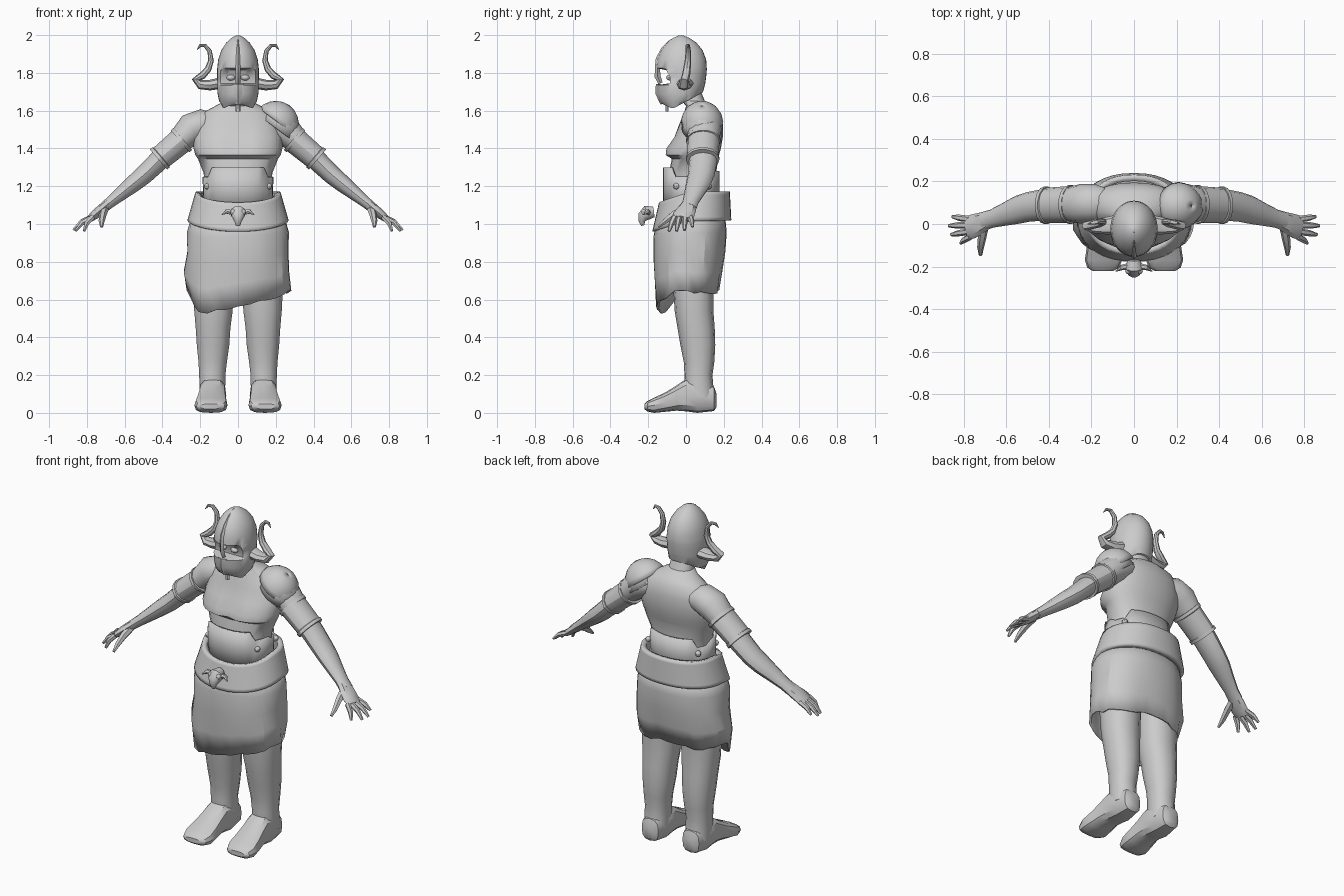
import bpy, bmesh, math, random
from mathutils import Vector

random.seed(4)
grey = bpy.data.materials.new("plain_grey")
grey.diffuse_color = (0.6, 0.6, 0.6, 1)


def loft(name, rings, caps=True, angle=38, thick=0):
    """Skin a list of equal closed rings."""
    bm = bmesh.new()
    rows = [[bm.verts.new(p) for p in r] for r in rings]
    n = len(rows[0])
    for a, b in zip(rows, rows[1:]):
        for i in range(n):
            j = (i + 1) % n
            bm.faces.new((a[i], a[j], b[j], b[i]))
    if caps:
        bm.faces.new(rows[0])
        bm.faces.new(rows[-1])
    bmesh.ops.recalc_face_normals(bm, faces=bm.faces)
    me = bpy.data.meshes.new(name)
    bm.to_mesh(me)
    bm.free()
    me.shade_smooth()
    me.set_sharp_from_angle(angle=math.radians(angle))
    me.materials.append(grey)
    ob = bpy.data.objects.new(name, me)
    bpy.context.collection.objects.link(ob)
    if thick:
        mod = ob.modifiers.new("thickness", 'SOLIDIFY')
        mod.thickness = thick
        mod.offset = -1
    return ob


def ring(z, w, yf, yb, n=20, cx=0, p=0.9):
    """Horizontal rounded section; point 0 faces the front."""
    out = []
    for i in range(n):
        a = 2 * math.pi * i / n - math.pi / 2
        c, s = math.cos(a), math.sin(a)
        c, s = (math.copysign(abs(v) ** p, v) for v in (c, s))
        out.append(Vector((cx + w * c, (yf + yb) / 2 + (yb - yf) / 2 * s, z)))
    return out


def tube(name, path, s=1, n=10, ref=(0, 1, 0), angle=38):
    """Sweep along (x, y, z, radius along ref, other radius) points."""
    pts = [Vector((s * q[0], q[1], q[2])) for q in path]
    rings = []
    for k, q in enumerate(path):
        t = (pts[min(k + 1, len(pts) - 1)] - pts[max(k - 1, 0)]).normalized()
        u = Vector(ref)
        u = (u - t * u.dot(t)).normalized()
        v = t.cross(u)
        rings.append([pts[k] + u * q[3] * math.cos(2 * math.pi * i / n)
                      + v * q[4] * math.sin(2 * math.pi * i / n) for i in range(n)])
    return loft(name, rings, angle=angle)


def ball(name, c, r, n=10):
    rows = [(math.cos(a), math.sin(a)) for a in (math.pi * (k + .15) / 6.3 for k in range(7))]
    return loft(name, [ring(c[2] + r[2] * h, r[0] * q, c[1] - r[1] * q, c[1] + r[1] * q, n, c[0], 1)
                       for h, q in rows])


# torso with chest overhang and breastbone crease
torso = [ring(*r, n=24) for r in (
    (1.0, .22, -.12, .2), (1.18, .175, -.1, .17), (1.27, .182, -.09, .16), (1.345, .212, -.075, .17),
    (1.365, .226, -.112, .175), (1.40, .235, -.108, .185), (1.46, .235, -.065, .195), (1.53, .22, -.035, .195),
    (1.59, .185, -.01, .18), (1.625, .12, .0, .15), (1.65, .07, -.02, .10), (1.75, .06, -.05, .06))]
for r in torso[4:7]:
    r[0].y += .022
loft("torso", torso)

# waist guard, dipping at the sides, with studs
guard = []
for t in (0, .5, 1):
    row = ring(0, .182 + .006 * t, -.122, .178, 32)
    for p in row:
        side = abs(p.x) / .188
        top = 1.30 - .02 * (p.y > .03) - (.05 if side > .82 else 0)
        p.z = 1.08 + (top - 1.08) * t
    guard.append(row)
loft("waist_guard", guard, caps=False, thick=.014)
for s in (-1, 1):
    for x, y in ((.163, -.05), (.165, .12)):
        ball("guard_stud", (s * x, y, 1.2), (.017, .017, .017), 8)

# broad belt, lower at the front
belt = []
for t in (0, .12, .88, 1):
    row = ring(0, .268 - .043 * t, -.178 + .035 * t, .24 - .008 * t, 36)
    for p in row:
        f = min(1, max(0, (p.y + .18) / .2)) ** .8
        lo, hi = .96 + .06 * f, 1.095 + .075 * f + .01 * max(0, p.y)
        p.z = lo + (hi - lo) * t
    belt.append(row)
loft("belt", belt, caps=False, thick=.03)

# horned skull buckle
tube("buckle_skull", [(0, -.17, 1.065, .03, .03), (0, -.205, 1.06, .042, .04), (0, -.225, 1.04, .034, .032),
                      (0, -.235, 1.015, .02, .018), (0, -.228, .992, .012, .01)], ref=(1, 0, 0))
for s in (-1, 1):
    tube("buckle_horn", [(.025, -.2, 1.06, .016, .016), (.06, -.205, 1.066, .013, .013),
                         (.085, -.222, 1.05, .003, .003)], s, 6)
    ball("buckle_cheek", (s * .025, -.222, 1.062), (.017, .015, .017), 8)

# wrapped skirt with uneven hem and folds
skirt, N = [], 32
fold = [random.uniform(-.014, .014) for _ in range(N)]
for k, (w, yf, yb) in enumerate(((.24, -.15, .205), (.268, -.172, .215), (.272, -.172, .208),
                                 (.278, -.165, .192), (.275, -.158, .175))):
    t = k / 4
    row = ring(0, w, yf, yb, N)
    for i, p in enumerate(row):
        front = min(1, max(0, (-p.y - .03) / .09))
        hem = .64 + .9 * fold[i] + front * (-.07 + .22 * p.x)
        p.z = 1.06 + (hem - 1.06) * t
        g = 1 + fold[(i + 5 * (k // 2)) % N] * 3.2 * t
        if p.x < -.2:
            g += .05 * (k == 3)
        p.x *= g
        p.y = .02 + (p.y - .02) * (1 + (g - 1) * .5)
    skirt.append(row)
loft("skirt", skirt, caps=False, angle=22, thick=.012)

# helmet: one shell, tilted bottom edge, recessed eye opening
helmet = [ring(*r, n=32, p=1) for r in (
    (1.61, .085, -.12, .06), (1.65, .1, -.142, .075), (1.69, .108, -.152, .09), (1.735, .111, -.155, .1),
    (1.745, .111, -.153, .102), (1.78, .111, -.152, .107), (1.815, .111, -.152, .11), (1.825, .11, -.155, .11),
    (1.87, .105, -.152, .107), (1.92, .088, -.13, .088), (1.96, .062, -.098, .055), (1.985, .035, -.068, .018),
    (1.998, .01, -.035, -.015))]
for k, row in enumerate(helmet):
    for p in row:
        if 4 <= k <= 6 and p.y < -.06:
            p.y = -.085 - .02 * (k == 6)
            p.x *= .9
        p.z = max(p.z, 1.61 + max(0, p.y + .07) * .55 + max(0, -.07 - p.y) * .45)
loft("helmet", helmet, angle=42)
for s in (-1, 1):
    ball("eye", (s * .038, -.085, 1.775), (.024, .02, .016))

# nose guard and crest ridge
tube("nose_ridge", [(0, -.135, 1.745, .012, .012), (0, -.15, 1.78, .014, .016), (0, -.152, 1.83, .014, .013),
                    (0, -.149, 1.875, .011, .011), (0, -.124, 1.925, .009, .009), (0, -.085, 1.967, .007, .007),
                    (0, -.035, 1.993, .006, .006)], n=4, ref=(1, 0, 0))
# face mask keel and chin tab
tube("mask_keel", [(0, -.148, 1.74, .03, .012), (0, -.148, 1.69, .025, .013), (0, -.128, 1.635, .015, .008)],
     n=4, ref=(1, 0, 0))
tube("chin_tab", [(0, -.1, 1.63, .012, .01), (0, -.1, 1.595, .014, .01)], n=6, ref=(1, 0, 0))

# one raised shoulder plate in two layers
axis, across = Vector((.6, 0, .8)), Vector((.8, 0, -.6))


def shoulder_plate(name, c, r, end):
    rows = []
    for a in (.05, .3, .6, .9, 1.2, end):
        rows.append([Vector(c) + axis * r * math.cos(a) + (across * r * math.cos(b) + Vector((0, r * .93, 0))
                     * math.sin(b)) * math.sin(a) for b in (2 * math.pi * i / 20 for i in range(20))])
    ob = loft(name, rows, caps=False, thick=.012)
    return ob


shoulder_plate("shoulder_plate", (.2, .085, 1.53), .122, 1.45)
shoulder_plate("shoulder_plate_lower", (.208, .085, 1.51), .118, 1.62)

for s in (-1, 1):
    # horns: thick stub outward, then a curl upward
    tube("horn", [(.095, -.005, 1.745, .045, .03), (.15, -.01, 1.735, .038, .028), (.2, -.012, 1.738, .03, .025),
                  (.225, -.008, 1.762, .022, .02), (.19, .0, 1.785, .022, .02), (.158, .005, 1.82, .02, .018),
                  (.143, .01, 1.865, .017, .015), (.15, .012, 1.915, .014, .012), (.175, .01, 1.945, .011, .01),
                  (.2, .005, 1.945, .008, .008), (.217, .0, 1.922, .002, .002)], s, 8)
    # arms
    tube("arm", [(.13, .1, 1.53, .07, .06), (.18, .098, 1.53, .09, .08), (.245, .095, 1.503, .094, .086),
                 (.31, .092, 1.44, .082, .066), (.37, .09, 1.383, .076, .056), (.43, .09, 1.325, .074, .054),
                 (.5, .08, 1.258, .07, .05), (.55, .066, 1.217, .066, .046), (.61, .045, 1.168, .054, .038),
                 (.67, .025, 1.12, .043, .03), (.71, .012, 1.088, .045, .027)], s, 12)
    # arm bands with a raised rim at each end
    tube("arm_band", [(.292, .092, 1.45, .092, .078), (.306, .092, 1.438, .092, .078), (.307, .092, 1.437, .086, .071),
                      (.406, .088, 1.354, .083, .066), (.407, .088, 1.353, .089, .072),
                      (.421, .088, 1.341, .089, .072)], s, 14, angle=30)
    # hands
    tube("palm", [(.68, .022, 1.113, .04, .026), (.72, .005, 1.08, .05, .027), (.76, -.012, 1.047, .057, .024),
                  (.785, -.02, 1.027, .052, .018)], s, 8)
    for y0, tip in ((.022, (.855, .035, .985)), (-.005, (.872, -.008, .968)),
                    (-.035, (.86, -.05, .963)), (-.06, (.815, -.09, .962))):
        a, b = Vector((.77, y0, 1.037)), Vector(tip)
        m = a.lerp(b, .55) + Vector((.006, 0, .008))
        tube("finger", [(*a, .016, .016), (*m, .015, .014), (*b, .008, .007)], s, 6)
    tube("thumb", [(.705, -.01, 1.08, .022, .022), (.715, -.065, 1.05, .02, .02),
                   (.722, -.11, 1.015, .016, .015), (.722, -.147, .985, .008, .007)], s, 6, ref=(1, 0, 0))
    # legs
    legs = ((.95, .11, -.1, .15, .125), (.62, .108, -.065, .145, .13), (.54, .104, -.06, .145, .13),
            (.45, .094, -.045, .152, .132), (.36, .088, -.03, .155, .132), (.27, .077, -.012, .15, .134),
            (.2, .071, -.008, .14, .136), (.14, .07, -.01, .145, .136), (.08, .07, .0, .15, .136))
    loft("leg", [ring(z, w, f, b, 14, s * c) for z, w, f, b, c in legs], angle=30)
    # feet: sections running from heel to toe
    rows = []
    for y, lo, hi, w in ((.162, .03, .1, .03), (.148, .01, .14, .055), (.06, 0, .18, .073), (0, .008, .18, .071),
                         (-.05, .012, .145, .074), (-.11, .006, .108, .082), (-.17, .0, .08, .088),
                         (-.205, .008, .062, .075), (-.22, .02, .048, .05)):
        rows.append([Vector((s * (.135 - .05 * min(0, y)) + p.x, y, p.y)) for p in ring(0, w, lo, hi, 12, p=.7)])
    loft("foot", rows, angle=32)
